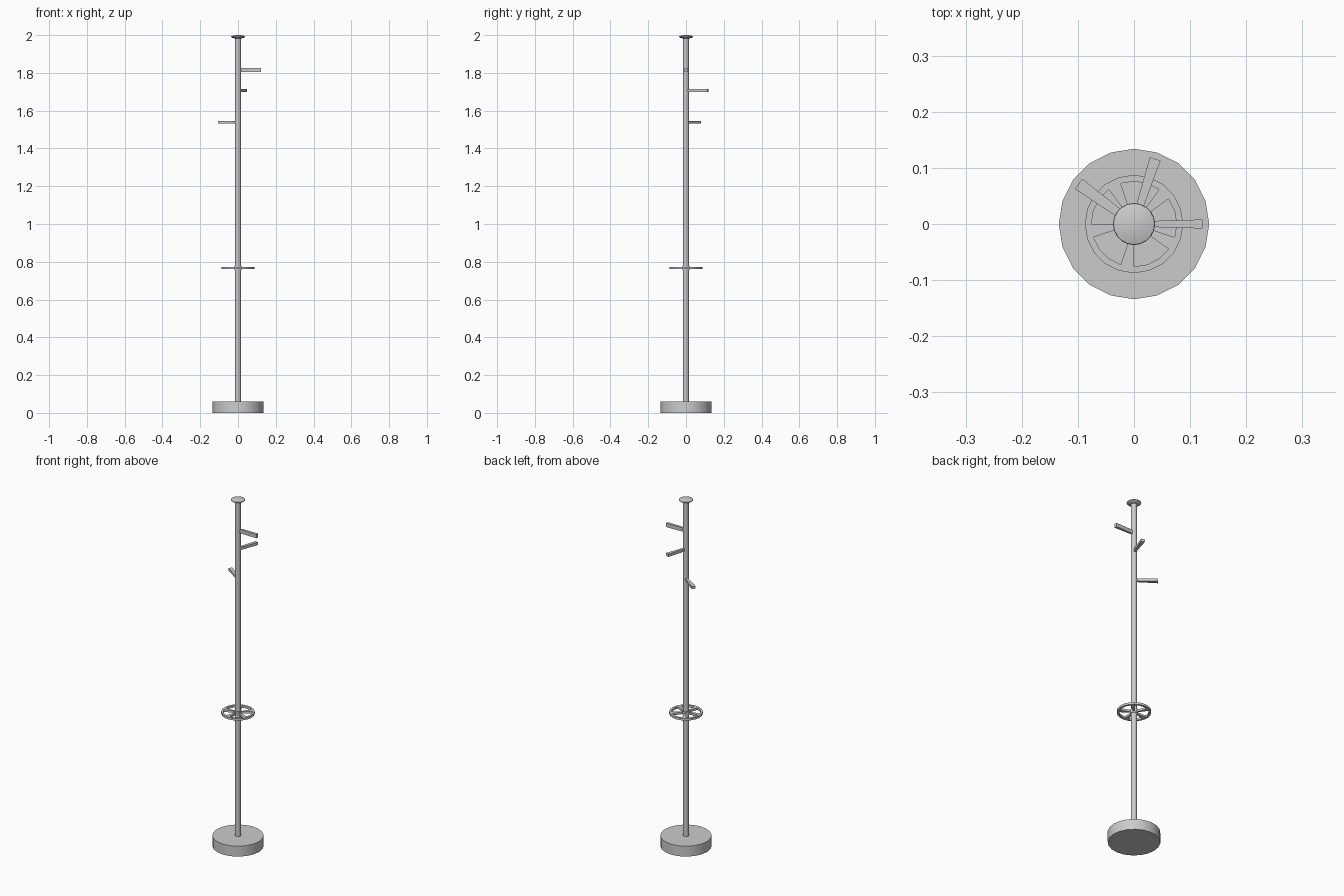
import bpy, bmesh
from math import radians, cos, sin
from mathutils import Matrix

if "Cube" in bpy.data.objects:
    bpy.data.objects.remove(bpy.data.objects["Cube"])

SIDES = 20


def finish(name, bm, smooth=True):
    bmesh.ops.recalc_face_normals(bm, faces=bm.faces)
    me = bpy.data.meshes.new(name)
    bm.to_mesh(me)
    bm.free()
    ob = bpy.data.objects.new(name, me)
    bpy.context.collection.objects.link(ob)
    if smooth:
        bpy.ops.object.select_all(action='DESELECT')
        ob.select_set(True)
        bpy.context.view_layer.objects.active = ob
        bpy.ops.object.shade_smooth_by_angle(angle=radians(30))
    return ob


def ring_verts(bm, r, z):
    return [bm.verts.new((r * cos(radians(18 * i)), r * sin(radians(18 * i)), z))
            for i in range(SIDES)]


def bridge(bm, a, b):
    for i in range(len(a)):
        j = (i + 1) % len(a)
        bm.faces.new((a[i], a[j], b[j], b[i]))


def lathe(name, profile, closed=False):
    """Revolve (radius, z) points; open profiles get end caps."""
    bm = bmesh.new()
    rings = [ring_verts(bm, r, z) for r, z in profile]
    for a, b in zip(rings, rings[1:]):
        bridge(bm, a, b)
    if closed:
        bridge(bm, rings[-1], rings[0])
    else:
        bm.faces.new(rings[0])
        bm.faces.new(rings[-1])
    return finish(name, bm)


# Weighted base, pole and top finial
lathe("base", [(0.134, 0), (0.134, 0.06)])
lathe("pole", [(0.0155, 0.06), (0.0155, 1.985)])
lathe("top_cap", [(0.0155, 1.982), (0.03, 1.985), (0.0375, 1.991),
                  (0.0365, 1.994), (0.017, 2.0)])

# Umbrella ring: hub collar, rim and five wedge spokes
Z0, Z1 = 0.761, 0.773
lathe("ring_hub", [(0.0155, 0.755), (0.019, 0.755), (0.019, 0.779), (0.0155, 0.779)],
      closed=True)
lathe("ring_rim", [(0.076, Z0), (0.0875, Z0), (0.0875, Z1), (0.076, Z1)], closed=True)
for k in range(5):
    bm = bmesh.new()
    a0, a1 = radians(36 + 72 * k), radians(54 + 72 * k)
    corners = ((0.018, a0), (0.076, a0), (0.076, a1), (0.018, a1))
    low, high = [[bm.verts.new((r * cos(a), r * sin(a), z)) for r, a in corners]
                 for z in (Z0, Z1)]
    bm.faces.new(low)
    bm.faces.new(high)
    bridge(bm, low, high)
    finish(f"ring_spoke_{k + 1}", bm, smooth=False)

# Coat pegs: boxes that widen slightly towards the tip
for i, (angle, z, width, height) in enumerate(((0, 1.816, 0.016, 0.022),
                                               (72, 1.708, 0.020, 0.016),
                                               (144, 1.539, 0.022, 0.014))):
    bm = bmesh.new()
    bmesh.ops.create_cube(bm, size=1)
    for v in bm.verts:
        tip = v.co.x > 0
        v.co.x = 0.122 if tip else 0.010
        v.co.y *= width if tip else width * 0.6
        v.co.z = z + v.co.z * height
    bmesh.ops.transform(bm, matrix=Matrix.Rotation(radians(angle), 4, 'Z'), verts=bm.verts)
    finish(f"coat_peg_{i + 1}", bm, smooth=False)
